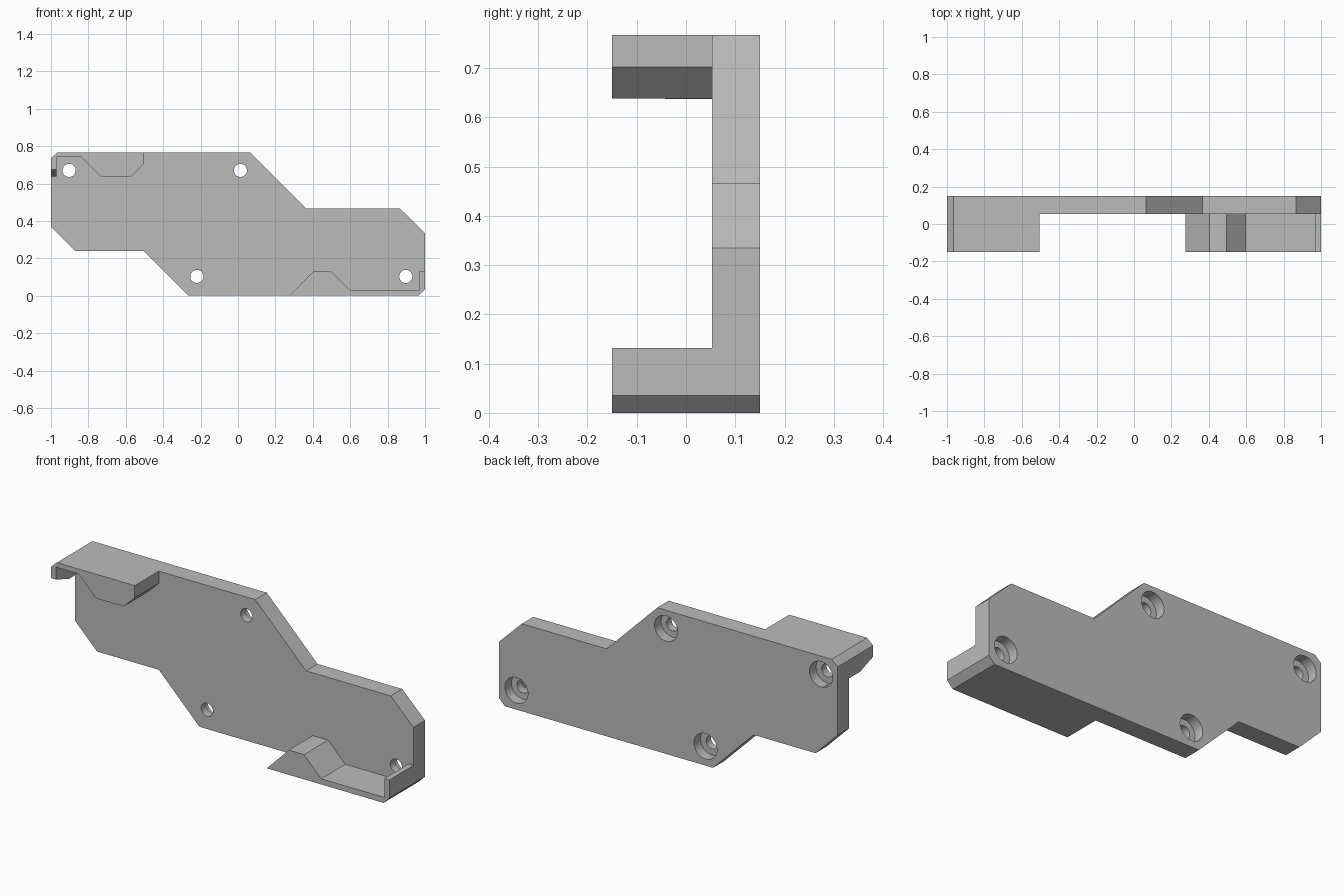
import bpy
import bmesh
from mathutils import Matrix, Vector

cube = bpy.data.objects.get("Cube")
if cube:
    bpy.data.objects.remove(cube, do_unlink=True)

# One plain material
grey = bpy.data.materials.new("plain grey")
grey.use_nodes = True
colour = (0.5, 0.5, 0.5, 1)
grey.diffuse_color = colour
grey.node_tree.nodes["Principled BSDF"].inputs["Base Color"].default_value = colour

FRONT, FACE, BACK = -0.15, 0.053, 0.15
TOP = 0.767


def finish(name, bm):
    bmesh.ops.recalc_face_normals(bm, faces=bm.faces)
    mesh = bpy.data.meshes.new(name)
    bm.to_mesh(mesh)
    bm.free()
    mesh.materials.append(grey)
    obj = bpy.data.objects.new(name, mesh)
    bpy.context.collection.objects.link(obj)
    return obj


def prism(name, points, travel):
    """Extrude a closed outline of 3D points along a vector."""
    bm = bmesh.new()
    face = bm.faces.new([bm.verts.new(p) for p in points])
    new = bmesh.ops.extrude_face_region(bm, geom=[face])["geom"]
    verts = [v for v in new if isinstance(v, bmesh.types.BMVert)]
    bmesh.ops.translate(bm, verts=verts, vec=Vector(travel))
    return finish(name, bm)


def front_prism(name, outline, y0, y1):
    return prism(name, [(x, y0, z) for x, z in outline], (0, y1 - y0, 0))


def cylinder(name, x, z, radius, y0, y1):
    bm = bmesh.new()
    place = Matrix.Translation((x, (y0 + y1) / 2, z)) @ Matrix.Rotation(1.5707963, 4, 'X')
    bmesh.ops.create_cone(bm, cap_ends=True, segments=40, radius1=radius,
                          radius2=radius, depth=y1 - y0, matrix=place)
    return finish(name, bm)


def combine(target, other, operation):
    mod = target.modifiers.new("combine", 'BOOLEAN')
    mod.operation = operation
    mod.solver = 'EXACT'
    mod.object = other
    bpy.context.view_layer.objects.active = target
    bpy.ops.object.modifier_apply(modifier=mod.name)
    bpy.data.objects.remove(other, do_unlink=True)


# Stepped back plate
plate = front_prism("mounting_plate", [
    (-1, 0.37), (-0.87, 0.24), (-0.505, 0.24), (-0.265, 0), (0.965, 0),
    (1, 0.035), (1, 0.335), (0.865, 0.467), (0.365, 0.467), (0.065, TOP),
    (-0.965, TOP), (-1, 0.735)], FACE, BACK)

# Upper flange with hanging block and end lip
upper = front_prism("upper_flange", [
    (-1, 0.735), (-0.965, TOP), (-0.505, TOP), (-0.505, 0.702),
    (-0.57, 0.638), (-0.735, 0.638), (-0.838, 0.741), (-0.97, 0.741),
    (-0.97, 0.637), (-1, 0.637)], FRONT, FACE + 0.02)

# Sloped underside at the front of the upper lip
wedge = prism("lip_wedge", [(-1.1, -0.186, 0.687), (-1.1, -0.04, 0.637),
                            (-1.1, -0.04, 0.5), (-1.1, -0.186, 0.5)], (0.2, 0, 0))
combine(upper, wedge, 'DIFFERENCE')

# Lower flange with raised block and end lip
lower = front_prism("lower_flange", [
    (0.275, 0), (0.405, 0.132), (0.495, 0.132), (0.597, 0.03), (0.97, 0.03),
    (0.97, 0.132), (1, 0.132), (1, 0.035), (0.965, 0)], FRONT, FACE + 0.02)

for flange in (upper, lower):
    combine(plate, flange, 'UNION')

# Counterbored screw holes
for x, z in ((-0.903, 0.67), (0.013, 0.67), (-0.22, 0.103), (0.897, 0.103)):
    combine(plate, cylinder("screw_hole", x, z, 0.035, FACE - 0.02, BACK + 0.05), 'DIFFERENCE')
    combine(plate, cylinder("counterbore", x, z, 0.068, BACK - 0.055, BACK + 0.05), 'DIFFERENCE')

# Smooth the bores, keep the flat faces crisp
bpy.ops.object.select_all(action='DESELECT')
plate.select_set(True)
bpy.context.view_layer.objects.active = plate
bpy.ops.object.shade_smooth_by_angle(angle=0.5)
